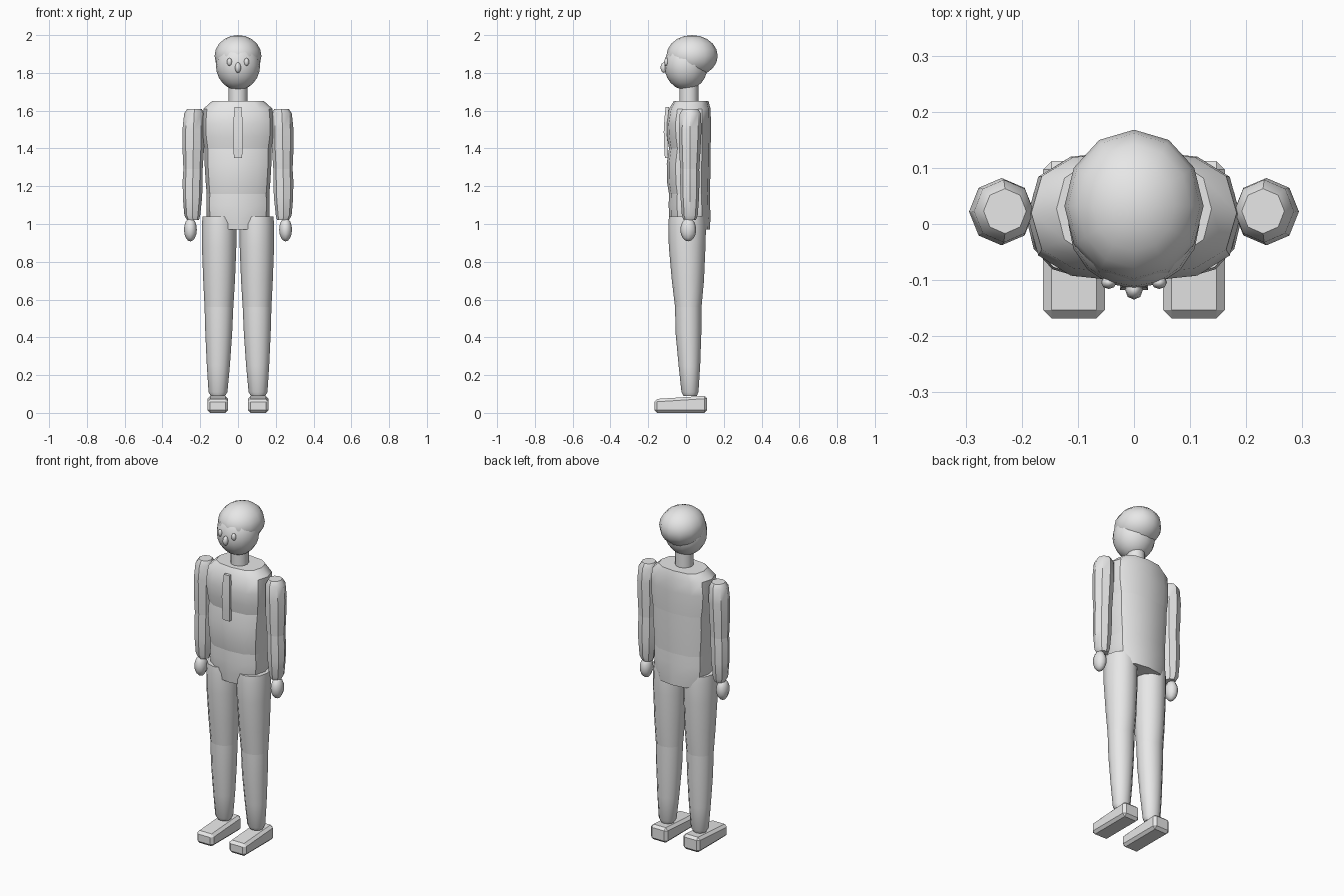
import bpy, bmesh, math
from mathutils import Vector

if "Cube" in bpy.data.objects:
    bpy.data.objects.remove(bpy.data.objects["Cube"])

grey = bpy.data.materials.new("plain_grey")
grey.diffuse_color = (0.8, 0.8, 0.8, 1)
grey.use_nodes = True
grey.node_tree.nodes["Principled BSDF"].inputs["Base Color"].default_value = grey.diffuse_color


def finish(name, bm, angle=40):
    bmesh.ops.recalc_face_normals(bm, faces=bm.faces[:])
    mesh = bpy.data.meshes.new(name)
    bm.to_mesh(mesh)
    bm.free()
    mesh.materials.append(grey)
    obj = bpy.data.objects.new(name, mesh)
    bpy.context.collection.objects.link(obj)
    if angle:
        bpy.ops.object.select_all(action='DESELECT')
        obj.select_set(True)
        bpy.context.view_layer.objects.active = obj
        bpy.ops.object.shade_smooth_by_angle(angle=math.radians(angle))
    return obj


def power(v, e):
    return math.copysign(abs(v) ** e, v)


def loft(name, rings, sides, e=1.0):
    """Capped tube through rings of (z, centre x, centre y, radius x, radius y)."""
    bm = bmesh.new()
    loops = []
    for z, cx, cy, rx, ry in rings:
        loop = []
        for i in range(sides):
            a = math.tau * i / sides
            loop.append(bm.verts.new((cx + rx * power(round(math.cos(a), 6), e),
                                      cy + ry * power(round(math.sin(a), 6), e), z)))
        loops.append(loop)
    for low, high in zip(loops, loops[1:]):
        for i in range(sides):
            j = (i + 1) % sides
            bm.faces.new((low[i], low[j], high[j], high[i]))
    bm.faces.new(loops[0])
    bm.faces.new(loops[-1])
    return finish(name, bm)


def ball(name, centre, radii, u=12, v=8):
    bm = bmesh.new()
    bmesh.ops.create_uvsphere(bm, u_segments=u, v_segments=v, radius=1)
    bmesh.ops.scale(bm, vec=radii, verts=bm.verts)
    bmesh.ops.translate(bm, vec=centre, verts=bm.verts)
    return finish(name, bm, 60)


# Torso in three stacked sections
loft("chest", [(1.40, 0, .02, .178, .11), (1.46, 0, .016, .187, .116),
               (1.53, 0, .014, .19, .118), (1.61, 0, .02, .183, .11),
               (1.65, 0, .027, .138, .092)], 12, .75)
loft("waist", [(1.16, 0, .018, .166, .108), (1.22, 0, .014, .171, .114),
               (1.32, 0, .014, .177, .116), (1.40, 0, .02, .178, .11)], 12, .75)
loft("pelvis", [(.97, 0, .022, .142, .105), (1.03, 0, .02, .165, .109),
                (1.10, 0, .018, .168, .11), (1.16, 0, .018, .166, .108)], 12, .75)

# Neck, head, hair and face
loft("neck", [(1.63, 0, .015, .05, .05), (1.74, 0, .015, .05, .05)], 12)
ball("head", (0, 0, 1.84), (.117, .115, .131), 16, 12)
ball("hair", (0, .032, 1.89), (.124, .136, .11), 12, 10)
ball("nose", (0, -.117, 1.828), (.016, .018, .028), 8, 6)

# Tie: thin bowed strip
bm = bmesh.new()
prev = None
for z, w, y in [(1.35, .022, -.104), (1.42, .024, -.108), (1.49, .025, -.11),
                (1.56, .023, -.106), (1.62, .018, -.1)]:
    ring = [bm.verts.new(p) for p in ((-w, y - .008, z), (w, y - .008, z),
                                      (w, y + .01, z), (-w, y + .01, z))]
    if prev:
        for i in range(4):
            j = (i + 1) % 4
            bm.faces.new((prev[i], prev[j], ring[j], ring[i]))
    else:
        bm.faces.new(ring)
    prev = ring
bm.faces.new(prev)
finish("tie", bm, 30)

for s, side in ((-1, "left"), (1, "right")):
    ball(side + "_eye", (s * .045, -.104, 1.858), (.014, .012, .021), 8, 6)
    # Arms
    loft(side + "_upper_arm", [(1.29, s * .238, .02, .051, .05), (1.38, s * .237, .02, .056, .056),
                               (1.50, s * .236, .022, .058, .06), (1.585, s * .232, .023, .053, .056),
                               (1.61, s * .23, .023, .038, .04)], 8)
    loft(side + "_forearm", [(1.02, s * .238, .02, .031, .032), (1.045, s * .242, .02, .042, .042),
                             (1.14, s * .241, .02, .051, .049), (1.23, s * .24, .02, .053, .051),
                             (1.29, s * .238, .02, .051, .05)], 8)
    ball(side + "_hand", (s * .252, .012, .97), (.034, .042, .062), 8, 8)
    # Legs
    loft(side + "_thigh", [(.56, s * .101, .012, .076, .07), (.70, s * .1, .01, .084, .085),
                           (.88, s * .1, .006, .091, .097), (1.0, s * .1, .006, .091, .1),
                           (1.04, s * .1, .006, .087, .096)], 12)
    loft(side + "_shin", [(.09, s * .106, .022, .038, .035), (.11, s * .106, .021, .05, .045),
                          (.25, s * .104, .018, .061, .057), (.42, s * .102, .013, .071, .068),
                          (.56, s * .101, .012, .076, .07)], 12)
    # Foot: bevelled block, lower at the toe
    bm = bmesh.new()
    bmesh.ops.create_cube(bm, size=1)
    for v in bm.verts:
        top = .091 if v.co.y > 0 else .073
        v.co = Vector((s * .107 + v.co.x * .11, -.028 + v.co.y * .28,
                       top if v.co.z > 0 else 0))
    bmesh.ops.bevel(bm, geom=bm.edges[:], offset=.015, segments=1, affect='EDGES')
    finish(side + "_foot", bm, 0)
